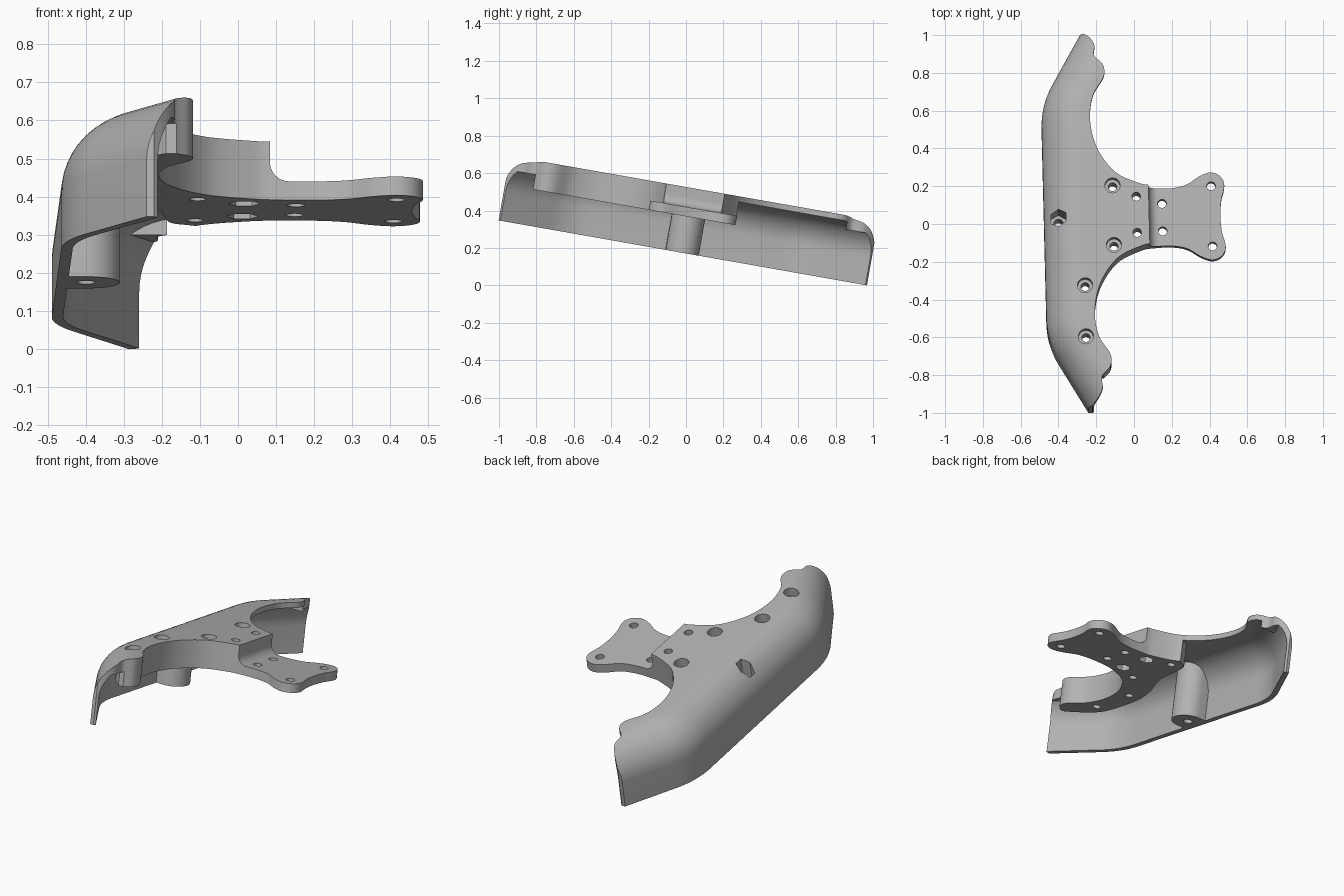
import bpy, bmesh, math
from mathutils import Matrix, Vector

cube = bpy.data.objects.get("Cube")
if cube:
    bpy.data.objects.remove(cube, do_unlink=True)

TOP = 0.35          # shell height
WALL = 0.03         # shell thickness
ROUND = 0.2         # big rounded shoulder
PLATE = 0.195       # underside of the mounting plate
STEP = 0.245        # upper face of the thin flange


def loft(name, rings):
    """Closed solid through rings holding the same number of points."""
    bm = bmesh.new()
    rows = [[bm.verts.new(p) for p in ring] for ring in rings]
    n = len(rows[0])
    for a, b in zip(rows, rows[1:]):
        for i in range(n):
            j = (i + 1) % n
            bm.faces.new((a[i], a[j], b[j], b[i]))
    bm.faces.new(rows[0])
    bm.faces.new(rows[-1])
    bmesh.ops.recalc_face_normals(bm, faces=bm.faces[:])
    mesh = bpy.data.meshes.new(name)
    bm.to_mesh(mesh)
    bm.free()
    obj = bpy.data.objects.new(name, mesh)
    bpy.context.scene.collection.objects.link(obj)
    return obj


def prism(name, outline, low, high):
    return loft(name, [[(x, y, z) for x, y in outline] for z in (low, high)])


def disc(x, y, r, n=32):
    return [(x + r * math.cos(2 * math.pi * i / n),
             y + r * math.sin(2 * math.pi * i / n)) for i in range(n)]


def spline(pts, steps=6):
    """Smooth curve through plan points."""
    p = [Vector(q) for q in [pts[0]] + pts + [pts[-1]]]
    out = []
    for a, b, c, d in zip(p, p[1:], p[2:], p[3:]):
        for k in range(steps):
            t = k / steps
            v = 0.5 * (2 * b + (c - a) * t + (2 * a - 5 * b + 4 * c - d) * t * t
                       + (3 * b - a - 3 * c + d) * t ** 3)
            out.append((v.x, v.y))
    return out + [tuple(pts[-1])]


def boolean(obj, tool, op):
    mod = obj.modifiers.new("cut", 'BOOLEAN')
    mod.operation, mod.object, mod.solver = op, tool, 'EXACT'
    bpy.ops.object.select_all(action='DESELECT')
    bpy.context.view_layer.objects.active = obj
    obj.select_set(True)
    bpy.ops.object.modifier_apply(modifier=mod.name)
    bpy.data.objects.remove(tool, do_unlink=True)


def wall_path():
    """Outer wall in plan: points with inward normals, front to back."""
    bend, start = 0.45, 0.512
    half = []
    for k in range(11):
        a = math.radians(3 * k)
        half.append((-0.477 + bend * (1 - math.cos(a)), start + bend * math.sin(a),
                     math.cos(a), -math.sin(a)))
    x, y, nx, ny = half[-1]
    half.append((x + 0.3, y + 0.52, nx, ny))
    return [(x, -y, nx, -ny) for x, y, nx, ny in reversed(half)] + half


def shoulder_block(name, inset, low, far):
    """Block whose outer wall rolls over into a flat top."""
    r, path = ROUND - inset, wall_path()

    def ring(d, z):
        pts = [(x + nx * d, y + ny * d, z) for x, y, nx, ny in path]
        return pts + [(far, 1.1, z), (far, -1.1, z)]

    rings = [ring(inset, low)]
    for k in range(13):
        a = math.radians(7.5 * k)
        rings.append(ring(inset + r * (1 - math.cos(a)), TOP - ROUND + r * math.sin(a)))
    return loft(name, rings)


# Hollow, with the mounting plate, nut post and tip pads left standing in it
hollow = shoulder_block("hollow", WALL, -0.05, 0.9)
arm_edge = spline([(-0.05, 0.3), (-0.11, 0.24), (-0.17, 0.2), (-0.19, 0.11),
                   (-0.215, -0.05), (-0.3, -0.24), (-0.34, -0.4), (-0.34, -0.65),
                   (-0.28, -0.77), (-0.21, -0.85)])
boolean(hollow, prism("plate_solid", [(0.95, 0.3)] + arm_edge + [(0.95, -0.85)],
                      PLATE, 0.5), 'DIFFERENCE')
post = [(-0.6, -0.09)] + [(-0.4 + 0.09 * math.cos(a), 0.09 * math.sin(a))
                          for a in (math.radians(10 * k) for k in range(-9, 10))] + [(-0.6, 0.09)]
boolean(hollow, prism("post_solid", post, -0.1, 0.5), 'DIFFERENCE')
for s in (-1, 1):
    pad = [(-0.7, s * 0.835), (0.95, s * 0.835), (0.95, s * 1.4), (-0.7, s * 1.4)]
    boolean(hollow, prism("tip_pad", pad, 0.275, 0.5), 'DIFFERENCE')

body = shoulder_block("bracket_body", 0, 0, 0.8)
boolean(body, hollow, 'DIFFERENCE')

# Plan outline: flange lugs, waist, scooped arm, small tip lug
half = spline([(0.457, 0), (0.463, 0.08), (0.482, 0.165), (0.46, 0.215), (0.41, 0.235),
               (0.35, 0.215), (0.28, 0.172), (0.2, 0.155), (0.1, 0.157), (0.03, 0.17),
               (-0.094, 0.232), (-0.185, 0.36), (-0.22, 0.51), (-0.202, 0.645),
               (-0.143, 0.745), (-0.145, 0.81), (-0.19, 0.862), (-0.188, 0.92),
               (-0.21, 0.965), (-0.245, 1.0)])
outline = half + [(-0.7, 1.0), (-0.7, -1.0)] + [(x, -y) for x, y in reversed(half[1:])]
boolean(body, prism("plan", outline, -0.2, 0.6), 'INTERSECT')

# Step down from the hub to the thin flange, with a fillet
profile = [(0.08, 0.6)]
for k in range(9):
    a = math.radians(180 + 11.25 * k)
    profile.append((0.13 + 0.05 * math.cos(a), STEP + 0.05 + 0.05 * math.sin(a)))
profile += [(0.95, STEP), (0.95, 0.6)]
boolean(body, loft("step", [[(x, y, z) for x, z in profile] for y in (-0.5, 0.5)]),
        'DIFFERENCE')

# Screw holes
counterbored = [(-0.11, 0.16), (-0.11, -0.16), (-0.268, -0.373), (-0.27, -0.647)]
for x, y in counterbored:
    boolean(body, prism("bore", disc(x, y, 0.022), -0.2, 0.6), 'DIFFERENCE')
    boolean(body, prism("counterbore", disc(x, y, 0.04), 0.3, 0.6), 'DIFFERENCE')
for s in (-1, 1):
    for x, y in ((0.014, 0.097), (0.15, 0.074), (0.412, 0.162)):
        boolean(body, prism("bore", disc(x, s * y, 0.023), -0.2, 0.6), 'DIFFERENCE')
    boolean(body, prism("nut_pocket", disc(0.014, s * 0.097, 0.042, 6), 0.1, 0.235),
            'DIFFERENCE')
boolean(body, prism("post_bore", disc(-0.4, 0, 0.025), -0.2, 0.6), 'DIFFERENCE')
hexagon = [(-0.4 + v, u) for u, v in disc(0, 0, 0.046, 6)]
boolean(body, prism("post_nut_pocket", hexagon, 0.12, 0.6), 'DIFFERENCE')

# Final lean of the whole part
body.data.transform(Matrix.Translation((0, -0.011, 0.1725))
                    @ Matrix.Rotation(math.radians(-10), 4, 'X')
                    @ Matrix.Rotation(math.radians(1.4), 4, 'Z'))

grey = bpy.data.materials.new("plain_grey")
grey.use_nodes = True
colour = (0.45, 0.45, 0.45, 1)
grey.diffuse_color = colour
grey.node_tree.nodes["Principled BSDF"].inputs["Base Color"].default_value = colour
body.data.materials.clear()
body.data.materials.append(grey)

bpy.ops.object.select_all(action='DESELECT')
bpy.context.view_layer.objects.active = body
body.select_set(True)
bpy.ops.object.shade_smooth_by_angle(angle=math.radians(30))
